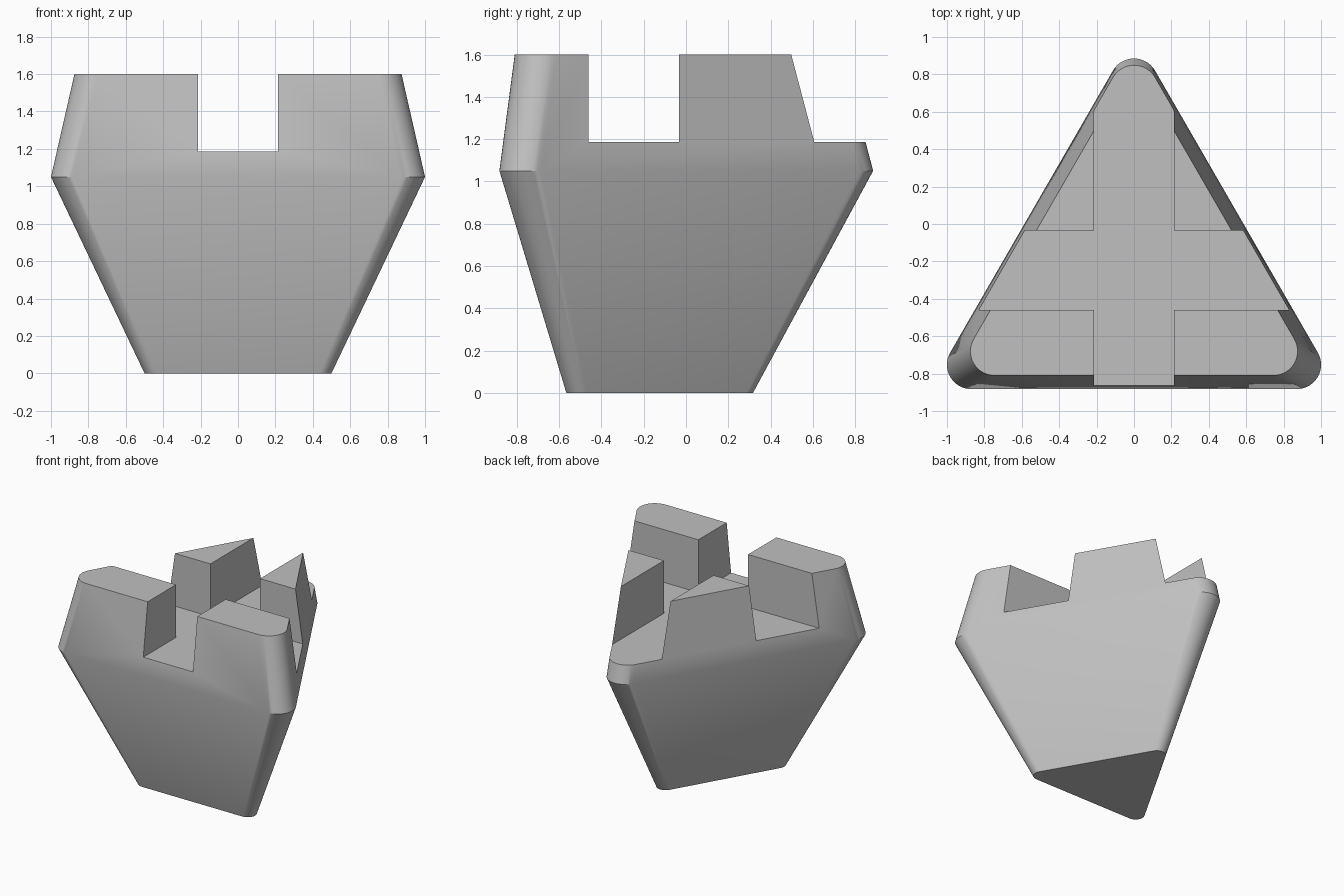
import bpy
import bmesh
from math import cos, sin, radians

default = bpy.data.objects.get("Cube")
if default:
    bpy.data.objects.remove(default, do_unlink=True)

STEPS = 14        # segments in each rounded corner
CENTRE_Y = -0.25  # centroid of the triangle

grey = bpy.data.materials.new("light_grey")
grey.use_nodes = True
colour = (0.53, 0.53, 0.53, 1)
grey.diffuse_color = colour
grey.node_tree.nodes["Principled BSDF"].inputs["Base Color"].default_value = colour


def rounded_triangle(bm, z, reach, radius):
    """Ring of vertices: three corner arcs around an upright triangle."""
    ring = []
    for corner in (90, 210, 330):
        cx = reach * cos(radians(corner))
        cy = CENTRE_Y + reach * sin(radians(corner))
        for i in range(STEPS + 1):
            a = radians(corner - 60 + 120 * i / STEPS)
            ring.append(bm.verts.new((cx + radius * cos(a), cy + radius * sin(a), z)))
    return ring


def cut_slot(target, name, location, size):
    """Cut a box-shaped channel out of the target."""
    bpy.ops.mesh.primitive_cube_add(size=1, location=location)
    cutter = bpy.context.object
    cutter.name = name
    cutter.scale = size
    cutter.hide_render = True
    mod = target.modifiers.new(name, "BOOLEAN")
    mod.operation = "DIFFERENCE"
    mod.solver = "EXACT"
    mod.object = cutter
    bpy.context.view_layer.objects.active = target
    bpy.ops.object.modifier_apply(modifier=name)
    bpy.data.objects.remove(cutter, do_unlink=True)


# Body: loft through narrow foot, wide shoulder and tapered crown
bm = bmesh.new()
rings = [rounded_triangle(bm, *section) for section in
         ((0, 0.502, 0.065), (1.05, 1.005, 0.13), (1.6, 0.86, 0.13))]
for low, high in zip(rings, rings[1:]):
    n = len(low)
    for i in range(n):
        j = (i + 1) % n
        bm.faces.new((low[i], low[j], high[j], high[i]))
bm.faces.new(rings[0][::-1])
bm.faces.new(rings[-1])
bmesh.ops.recalc_face_normals(bm, faces=bm.faces)
mesh = bpy.data.meshes.new("notched_body")
bm.to_mesh(mesh)
bm.free()
mesh.materials.append(grey)
body = bpy.data.objects.new("notched_body", mesh)
bpy.context.collection.objects.link(body)

# Crossed slots through the crown
SLOT_FLOOR, SLOT_TOP = 1.187, 2.0
slot_z = (SLOT_FLOOR + SLOT_TOP) / 2
slot_h = SLOT_TOP - SLOT_FLOOR
cut_slot(body, "lengthwise_slot", (0, 0, slot_z), (0.43, 3, slot_h))
cut_slot(body, "crosswise_slot", (0, -0.247, slot_z), (3, 0.426, slot_h))

# Smooth sides, crisp slot and corner edges
bpy.ops.object.select_all(action="DESELECT")
body.select_set(True)
bpy.context.view_layer.objects.active = body
bpy.ops.object.shade_smooth_by_angle(angle=radians(30))
